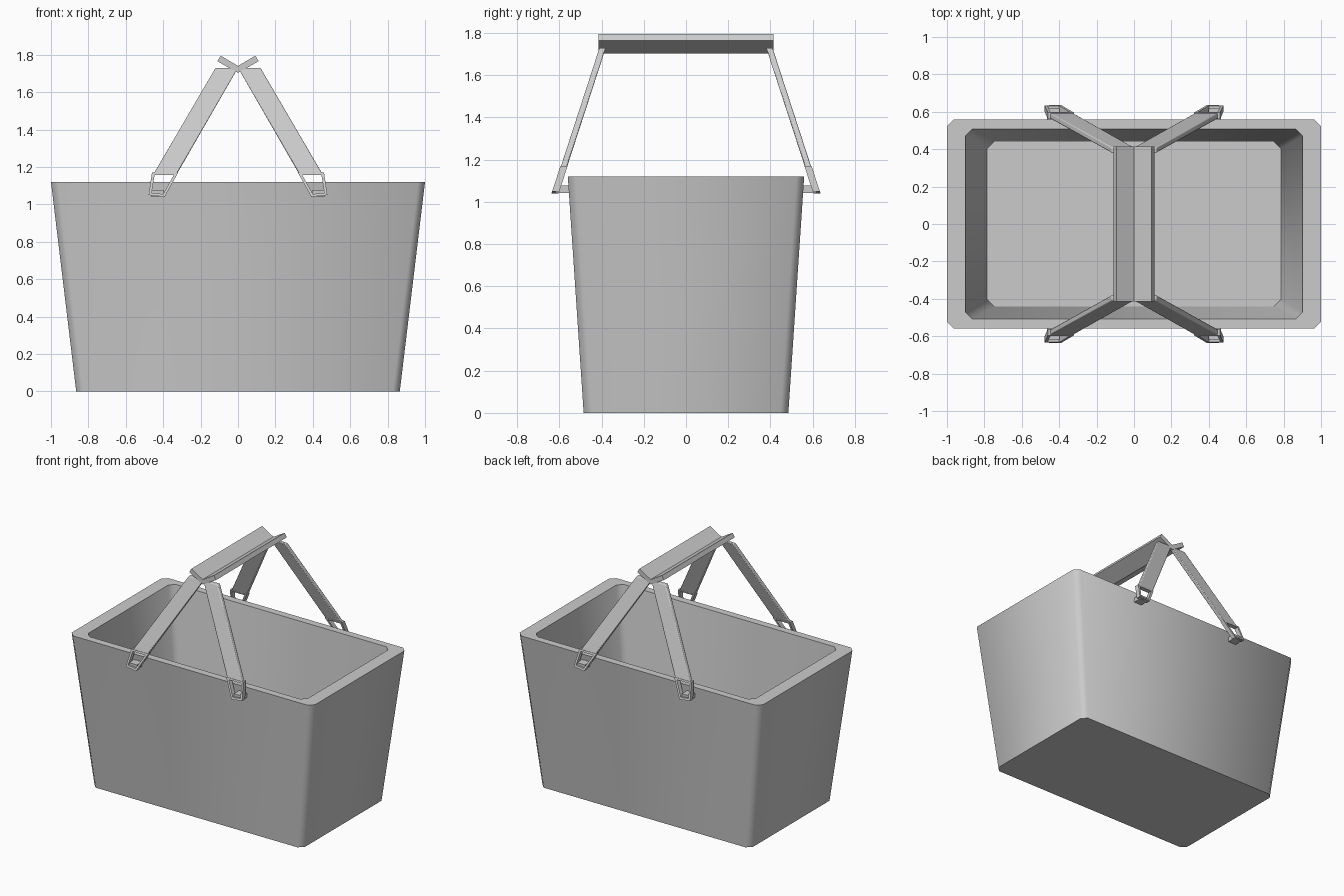
import bpy, bmesh, math

cube = bpy.data.objects.get("Cube")
if cube:
    bpy.data.objects.remove(cube, do_unlink=True)

grey = bpy.data.materials.new("grey plastic")
grey.use_nodes = True
COLOUR = (0.6, 0.6, 0.6, 1)
grey.diffuse_color = COLOUR
grey.node_tree.nodes["Principled BSDF"].inputs["Base Color"].default_value = COLOUR


def loft(name, loops, closed_ring=False, angle=30):
    """Skin a list of equal-length point loops; cap the ends or join them into a ring."""
    bm = bmesh.new()
    rows = [[bm.verts.new(p) for p in loop] for loop in loops]
    n = len(rows[0])
    pairs = list(zip(rows, rows[1:]))
    if closed_ring:
        pairs.append((rows[-1], rows[0]))
    for a, b in pairs:
        for i in range(n):
            j = (i + 1) % n
            bm.faces.new((a[i], a[j], b[j], b[i]))
    if not closed_ring:
        bm.faces.new(rows[0][::-1])
        bm.faces.new(rows[-1])
    bmesh.ops.recalc_face_normals(bm, faces=bm.faces)
    mesh = bpy.data.meshes.new(name)
    bm.to_mesh(mesh)
    bm.free()
    mesh.materials.append(grey)
    obj = bpy.data.objects.new(name, mesh)
    bpy.context.collection.objects.link(obj)
    bpy.ops.object.select_all(action='DESELECT')
    obj.select_set(True)
    bpy.context.view_layer.objects.active = obj
    bpy.ops.object.shade_smooth_by_angle(angle=math.radians(angle))
    return obj


def cut_rectangle(hx, hy, z, c=0.037):
    """Rectangle with cut corners at height z."""
    return [(hx, hy - c, z), (hx - c, hy, z), (c - hx, hy, z), (-hx, hy - c, z),
            (-hx, c - hy, z), (c - hx, -hy, z), (hx - c, -hy, z), (hx, c - hy, z)]


# Tapered tub with a thick rim and hollow inside
loft("basket_body", [cut_rectangle(0.865, 0.485, 0), cut_rectangle(1, 0.56, 1.12),
                     cut_rectangle(0.902, 0.507, 1.12), cut_rectangle(0.785, 0.44, 0.05)],
     angle=60)


def leaning(points, sx, sy, depth, grow=0):
    """Place an x-z outline on the sloping plane of a handle side, shifted inwards by depth."""
    return [(sx * x, sy * (0.592 + grow - depth - (z - 1.17) * 0.325), z) for x, z in points]


ARM = [(0.325, 1.165), (0.45, 1.165), (0.12, 1.73), (0, 1.73)]
FRAME_OUT = [(0.32, 1.17), (0.46, 1.17), (0.478, 1.05), (0.392, 1.04)]
FRAME_IN = [(0.343, 1.158), (0.446, 1.158), (0.462, 1.062), (0.4, 1.055)]

for sx, side in ((1, "left"), (-1, "right")):
    # Grip plate, one half of the V-shaped handle
    section = [(0, 1.74), (0.093, 1.795), (0.11, 1.765), (0, 1.703)]
    loft(side + "_grip", [[(sx * x, y, z) for x, z in section] for y in (-0.415, 0.415)])

    for sy, end in ((-1, "front"), (1, "back")):
        tag = f"{end}_{side}_"
        # Flat arm from the grip down to the hinge
        arm = loft(tag + "arm", [leaning(ARM, sx, sy, 0), leaning(ARM, sx, sy, 0.03)])
        bevel = arm.modifiers.new("soft edges", 'BEVEL')
        bevel.width = 0.005
        bevel.segments = 2
        # Open hinge loop below the arm
        loft(tag + "hinge_loop", [leaning(FRAME_OUT, sx, sy, 0, 0.003),
                                  leaning(FRAME_OUT, sx, sy, 0.034, 0.003),
                                  leaning(FRAME_IN, sx, sy, 0.034, 0.003),
                                  leaning(FRAME_IN, sx, sy, 0, 0.003)], closed_ring=True)
        # Peg joining the loop to the basket wall
        peg = [(0.398, 1.043), (0.464, 1.043), (0.464, 1.077), (0.398, 1.077)]
        loft(tag + "peg", [[(sx * x, sy * y, z) for x, z in peg] for y in (0.53, 0.618)])
